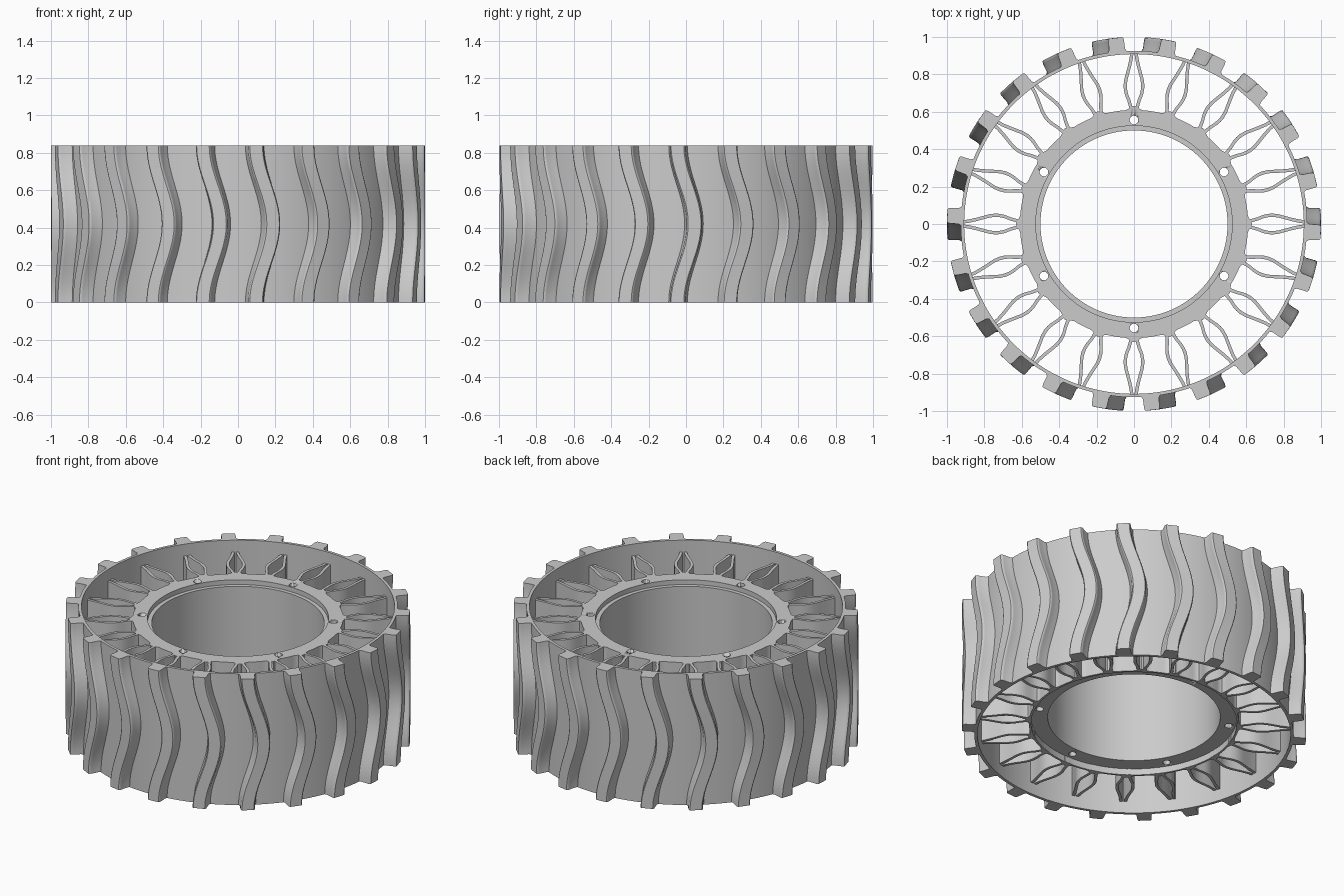
import bpy, bmesh, math
from math import sin, cos, pi, tau

if "Cube" in bpy.data.objects:
    bpy.data.objects.remove(bpy.data.objects["Cube"])

HEIGHT = 0.84
LOW, HIGH = 0.075, 0.765      # lower and upper face of hub and spokes
TREADS, SPOKES, HOLES = 22, 20, 6

grey = bpy.data.materials.new("plain grey")
grey.use_nodes = True
grey.diffuse_color = (0.6, 0.6, 0.6, 1)
grey.node_tree.nodes["Principled BSDF"].inputs["Base Color"].default_value = (0.6, 0.6, 0.6, 1)


def polar(r, a, z):
    return (r * cos(a), r * sin(a), z)


def loft(bm, sections, closed):
    """Skin a list of closed sections; cap the ends unless the loft is closed."""
    rings = [[bm.verts.new(p) for p in s] for s in sections]
    n = len(rings[0])
    pairs = list(zip(rings, rings[1:]))
    if closed:
        pairs.append((rings[-1], rings[0]))
    else:
        bm.faces.new(rings[0])
        bm.faces.new(rings[-1])
    for a, b in pairs:
        for i in range(n):
            j = (i + 1) % n
            bm.faces.new((a[i], a[j], b[j], b[i]))


def finish(bm, name, angle=30):
    bmesh.ops.recalc_face_normals(bm, faces=bm.faces)
    mesh = bpy.data.meshes.new(name)
    bm.to_mesh(mesh)
    bm.free()
    mesh.materials.append(grey)
    obj = bpy.data.objects.new(name, mesh)
    bpy.context.collection.objects.link(obj)
    bpy.ops.object.select_all(action="DESELECT")
    obj.select_set(True)
    bpy.context.view_layer.objects.active = obj
    bpy.ops.object.shade_smooth_by_angle(angle=math.radians(angle))
    return obj


def lathe(name, profile, steps):
    """Revolve a closed profile; its function gives (r, z) points at an angle."""
    bm = bmesh.new()
    loft(bm, [[polar(r, a, z) for r, z in profile(a)]
              for a in (tau * i / steps for i in range(steps))], True)
    return finish(bm, name)


# Thin outer band that carries the treads
lathe("tyre_band", lambda a: [(0.908, 0), (0.926, 0), (0.926, HEIGHT), (0.908, HEIGHT)], 176)


# Hub with a small pad under each spoke, a top ledge and a recessed underside
def hub_profile(a):
    outer = 0.61 + 0.022 * max(0, cos(SPOKES * a)) ** 2
    return [(0.5, 0.115), (0.597, 0.115), (0.597, LOW), (outer, LOW),
            (outer, HIGH), (0.525, HIGH), (0.525, HIGH - 0.03), (0.5, HIGH - 0.03)]


hub = lathe("hub", hub_profile, 240)

# Bolt holes through the hub
bm = bmesh.new()
for k in range(HOLES):
    a = pi / 6 + tau * k / HOLES
    cx, cy, _ = polar(0.556, a, 0)
    loft(bm, [[(cx + 0.023 * cos(t), cy + 0.023 * sin(t), z)
               for t in (tau * i / 24 for i in range(24))] for z in (-0.1, 1)], False)
cutter = finish(bm, "bolt_hole_cutter")
cutter.hide_render = True
cutter.hide_set(True)
drill = hub.modifiers.new("bolt_holes", "BOOLEAN")
drill.operation = "DIFFERENCE"
drill.solver = "EXACT"
drill.object = cutter
bpy.context.view_layer.objects.active = hub
bpy.ops.object.modifier_apply(modifier=drill.name)
bpy.data.objects.remove(cutter)

# Flexible spokes: mirrored pairs of bowed walls
BOW = [(0.595, 0.016), (0.63, 0.019), (0.66, 0.027), (0.69, 0.039), (0.715, 0.045),
       (0.74, 0.047), (0.77, 0.044), (0.8, 0.036), (0.84, 0.025), (0.88, 0.016), (0.915, 0.011)]
bm = bmesh.new()
for k in range(SPOKES):
    a = tau * k / SPOKES
    for side in (-1, 1):
        outline = [(r, side * (w + 0.009)) for r, w in BOW]
        outline += [(r, side * (w - 0.009)) for r, w in reversed(BOW)]
        loft(bm, [[(r * cos(a) - w * sin(a), r * sin(a) + w * cos(a), z)
                   for r, w in outline] for z in (LOW, HIGH)], False)
finish(bm, "spokes")

# Wavy tread bars: half-width and radius of one side of the section
BAR = [(0.054, 0.915), (0.054, 0.926), (0.046, 0.938), (0.042, 0.985), (0.039, 0.996), (0.034, 1.0)]
section = BAR + [(-w, r) for w, r in reversed(BAR)]
STEPS = 32
bm = bmesh.new()
for k in range(TREADS):
    rings = []
    for i in range(STEPS + 1):
        t = i / STEPS
        a = tau * k / TREADS - 0.046 * cos(tau * t)
        rings.append([polar(r, a + w, HEIGHT * t) for w, r in section])
    loft(bm, rings, False)
finish(bm, "tread_bars", 40)
